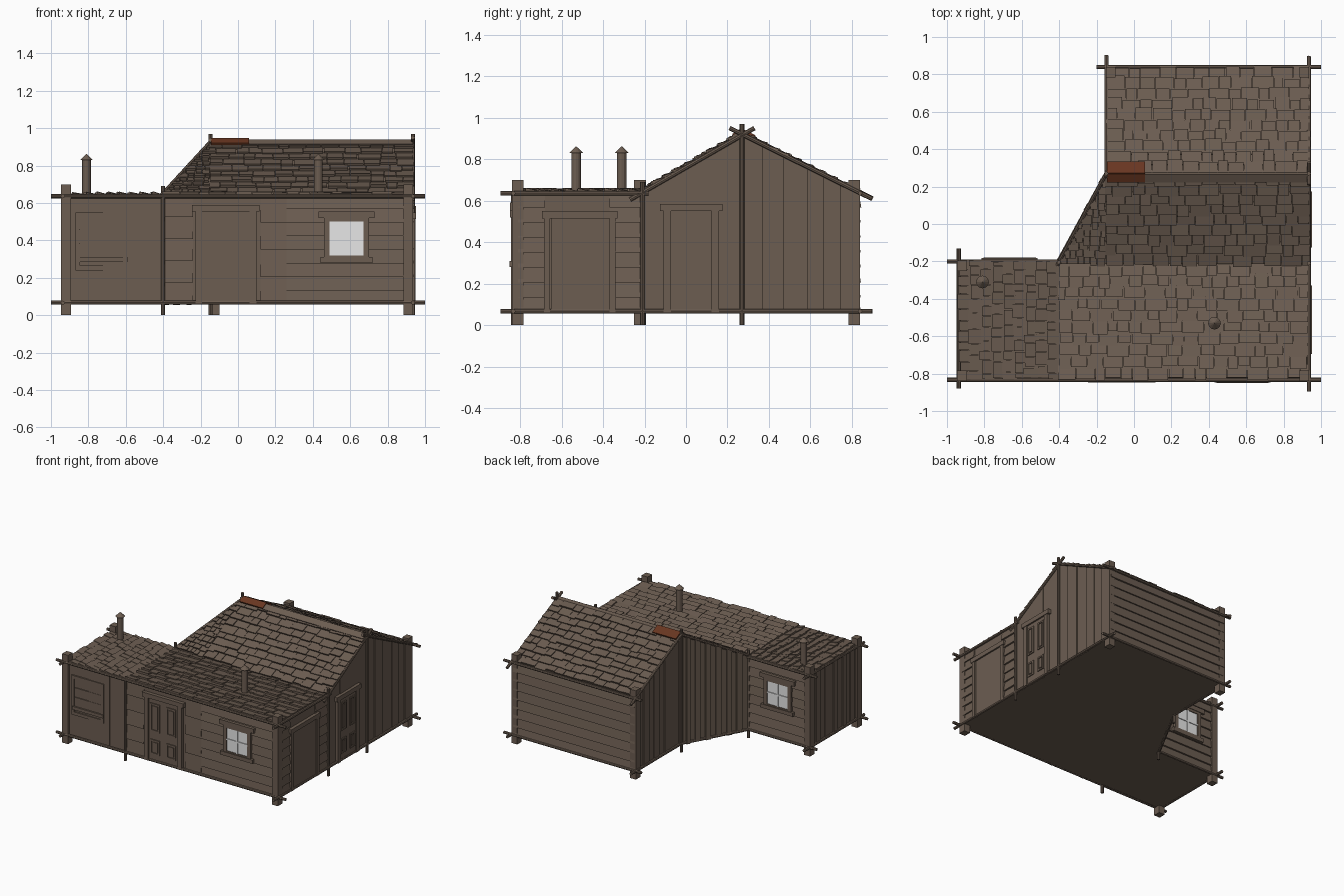
import bpy, bmesh, math, random
from mathutils import Vector, Matrix

if "Cube" in bpy.data.objects:
    bpy.data.objects.remove(bpy.data.objects["Cube"])
random.seed(4)
R = random.uniform

def material(name, c):
    m = bpy.data.materials.new(name)
    m.diffuse_color = (*c, 1)
    m.use_nodes = True
    m.node_tree.nodes["Principled BSDF"].inputs["Base Color"].default_value = m.diffuse_color
    return m
BROWN = material("weathered_brown", (.15, .11, .083))
RUST = material("rust", (.14, .037, .015))
GLASS = material("pale_glass", (.8, .8, .8))

def finish(bm, name, mat=BROWN):
    bmesh.ops.recalc_face_normals(bm, faces=bm.faces)
    me = bpy.data.meshes.new(name)
    bm.to_mesh(me)
    bm.free()
    me.materials.append(mat)
    ob = bpy.data.objects.new(name, me)
    bpy.context.collection.objects.link(ob)

def frame(o, u, v=(0, 0, 1)):
    u, v = Vector(u).normalized(), Vector(v).normalized()
    return Vector(o), u, v, u.cross(v)

def solid(bm, lower, upper):
    a = [bm.verts.new(p) for p in lower]
    b = [bm.verts.new(p) for p in upper]
    bm.faces.new(a)
    bm.faces.new(b)
    for i in range(len(a)):
        j = (i + 1) % len(a)
        bm.faces.new((a[i], a[j], b[j], b[i]))

def slab(bm, f, u0, u1, v0, v1, t0, t1=None, v2=None, base=-.004):
    """Board on a plane; t0/t1 = thickness at low/high edge, v1/v2 = top at each end."""
    o, u, v, n = f
    t1 = t0 if t1 is None else t1
    v2 = v1 if v2 is None else v2
    c = [(u0, v0, t0), (u1, v0, t0), (u1, v2, t1), (u0, v1, t1)]
    solid(bm, [o + u*a + v*b + n*base for a, b, _ in c], [o + u*a + v*b + n*t for a, b, t in c])

def rod(bm, p, q, r=.011, r2=None, seg=8):
    p, q = Vector(p), Vector(q)
    m = Matrix.Translation((p+q)/2) @ (q-p).to_track_quat('Z', 'Y').to_matrix().to_4x4()
    bmesh.ops.create_cone(bm, cap_ends=True, segments=seg, radius1=r, radius2=r if r2 is None else r2,
                          depth=(q-p).length, matrix=m)

def roof_z(y):
    return .645 + (y+.21)*.573 if y < .27 else .92 - (y-.27)*.5

# solid body: walls, floor and gable
Z0, ZT = .06, .64
bm = bmesh.new()
plan = [(-.93, -.82), (.925, -.82), (.925, .83), (-.14, .83), (-.14, .27), (-.4, -.21), (-.93, -.21)]
solid(bm, [(x, y, Z0) for x, y in plan], [(x, y, ZT) for x, y in plan])
finish(bm, "house_body")
bm = bmesh.new()
e = [bm.verts.new(p) for p in [(.925, -.21, .63), (.925, .83, .63), (-.14, .83, .63), (-.14, .27, .63), (-.4, -.21, .63)]]
s = [bm.verts.new(p) for p in [(.925, -.21, .645), (.925, .27, .92), (.925, .83, .64), (-.14, .83, .64),
                               (-.14, .27, .92), (-.4, -.21, .645)]]
for fc in [e, (e[0], e[1], s[2], s[1], s[0]), (e[1], e[2], s[3], s[2]), (e[2], e[3], s[4], s[3]),
           (e[3], e[4], s[5], s[4]), (e[4], e[0], s[0], s[5]), (s[0], s[1], s[4], s[5]), (s[1], s[2], s[3], s[4])]:
    bm.faces.new(fc)
finish(bm, "gable_body")

# wall planes
FRONT = frame((0, -.82, 0), (1, 0, 0))
RIGHT = frame((.925, 0, 0), (0, 1, 0))
BACK = frame((0, .83, 0), (-1, 0, 0))
GABLE_L = frame((-.14, 0, 0), (0, -1, 0))
DIAG = frame((-.14, .27, 0), (-.26, -.48, 0))
NOTCH = frame((0, -.21, 0), (-1, 0, 0))
LEFT = frame((-.93, 0, 0), (0, -1, 0))
DL = math.hypot(.26, .48)

def siding(name, f, u0, u1, rows=8):
    bm = bmesh.new()
    h = (ZT-Z0)/rows
    for i in range(rows):
        slab(bm, f, u0, u1, Z0+i*h, Z0+(i+1)*h, R(.011, .016), .002)
    finish(bm, name)

def planks(name, f, u0, u1, w, top, tmin=.003, tmax=.01):
    bm = bmesh.new()
    u, i = u0, 0
    while u < u1 - .002:
        q = min(u + w*R(.75, 1.3), u1)
        q = u1 if u1-q < w*.4 else q
        t = tmax if i % 2 else tmin
        slab(bm, f, u, q, Z0 + R(-.005, .005), top(u), t*R(.8, 1.2), v2=top(q))
        u, i = q, i+1
    finish(bm, name)

siding("front_siding", FRONT, .26, .92)
siding("back_siding", BACK, -.92, .14)
siding("notch_siding", NOTCH, .4, .92)
siding("right_siding_a", RIGHT, -.81, -.68)
siding("right_siding_b", RIGHT, -.37, -.22)
siding("front_boards", FRONT, .12, .26, 4)
siding("front_boards_left", FRONT, -.4, -.24, 5)
planks("front_left_planks", FRONT, -.92, -.4, .18, lambda u: ZT, .002, .006)
planks("right_planks", RIGHT, .27, .83, .09, roof_z)
planks("right_gable_planks", RIGHT, -.21, .27, .12, roof_z, .003, .006)
planks("left_planks", LEFT, .21, .82, .06, lambda u: ZT)
planks("left_gable_planks", GABLE_L, -.83, -.27, .07, lambda u: roof_z(-u))
planks("diagonal_planks", DIAG, 0, DL, .035, lambda u: .92 - .275*u/DL, .004, .018)

def surround(bm, f, u0, u1, z0, z1, w, t):
    slab(bm, f, u0, u0+w, z0, z1, t)
    slab(bm, f, u1-w, u1, z0, z1, t)
    slab(bm, f, u0+w, u1-w, z1-w, z1, t)
    slab(bm, f, u0+w, u1-w, z0, z0+w, t)

# panelled doors
def door(name, f, c, w, top):
    bm = bmesh.new()
    slab(bm, f, c-w, c+w, Z0, top-.03, .016)
    for sg in (-1, 1):
        slab(bm, f, c+sg*w-.018, c+sg*w+.018, Z0, top-.03, .024)
        a, b = sorted((c+sg*.2*w, c+sg*.77*w))
        for z0, z1 in ((.12, .235), (.3, .52)):
            surround(bm, f, a, b, z0, z1, .012, .023)
            slab(bm, f, a+.02, b-.02, z0+.02, z1-.02, .021)
    slab(bm, f, c-w-.035, c+w+.035, top-.035, top, .028)
    finish(bm, name)
door("front_door", FRONT, -.065, .145, .59)
door("right_door", RIGHT, .025, .115, .585)

# windows
def window(name, f, c):
    bm = bmesh.new()
    surround(bm, f, c-.12, c+.12, .29, .53, .03, .024)
    slab(bm, f, c-.15, c+.15, .52, .555, .028)
    slab(bm, f, c-.14, c+.14, .28, .31, .03)
    finish(bm, name + "_frame")
    bm = bmesh.new()
    slab(bm, f, c-.092, c+.092, .318, .502, .018, base=.01)
    slab(bm, f, c-.006, c+.006, .318, .502, .024, base=.016)
    slab(bm, f, c-.092, c+.092, .404, .416, .024, base=.016)
    finish(bm, name + "_glass", GLASS)
window("front_window", FRONT, .58)
window("back_window", NOTCH, .665)

# boarded openings
bm = bmesh.new()
surround(bm, FRONT, -.87, -.59, .24, .55, .025, .014)
for i in range(3):
    slab(bm, FRONT, -.85+R(-.01, .01), -.61, .31+i*.075, .38+i*.075, R(.007, .01))
slab(bm, FRONT, -.86, -.59, .285, .31, .022)
finish(bm, "front_boarded_window")
bm = bmesh.new()
slab(bm, RIGHT, -.65, -.37, Z0, .52, .014)
for y in (-.685, -.37):
    slab(bm, RIGHT, y, y+.03, Z0, .52, .022)
slab(bm, RIGHT, -.695, -.33, .515, .55, .026)
finish(bm, "right_boarded_door")

# shingled roofs
def shingles(name, f, lv, row, w, span):
    bm = bmesh.new()
    n = round(lv/row)
    row = lv/n
    for i in range(n):
        u0, u1 = span((i+.5)*row)
        u = u0 + R(-.008, .004)
        first = True
        while u < u1 - .01:
            q = u + w*R(.6, 1.4)*(.6 if first and i % 2 else 1)
            q = u1 + R(-.005, .005) if u1-q < w*.4 else q
            v = i*row + R(-.012, .008)
            slab(bm, f, u, q-.003, v, min((i+1)*row+.012, lv), R(.013, .022), .004)
            u, first = q, False
    finish(bm, name)
SL, NL = math.hypot(.48, .275), math.hypot(.56, .28)
SOUTH = frame((0, -.21, .645), (1, 0, 0), (0, .48, .275))
NORTH = frame((0, .83, .64), (-1, 0, 0), (0, -.56, .28))
shingles("flat_roof_shingles", frame((0, -.825, .64), (1, 0, 0), (0, 1, 0)), .615, .062, .085, lambda v: (-.4, .93))
shingles("flat_roof_shingles_left", frame((-.935, 0, .64), (0, -1, 0), (1, 0, 0)), .535, .06, .06, lambda v: (.2, .83))
shingles("south_roof_shingles", SOUTH, SL, .06, .09, lambda v: (-.15, .94))
shingles("hip_roof_shingles", SOUTH, SL, .042, .045, lambda v: (-.4+.26*v/SL, -.15))
shingles("north_roof_shingles", NORTH, NL, .065, .085, lambda v: (-.935, .145))

# ridge caps
bm = bmesh.new()
slab(bm, SOUTH, .06, .935, SL-.045, SL+.006, .02)
finish(bm, "ridge_cap")
bm = bmesh.new()
slab(bm, SOUTH, -.145, .06, SL-.04, SL+.01, .025, base=.012)
slab(bm, NORTH, -.06, .145, NL-.06, NL+.01, .025, base=.012)
finish(bm, "rusty_ridge_patch", RUST)

# corner posts
bm = bmesh.new()
for x, y in ((-.92, -.812), (.91, -.812), (.91, .812), (-.125, .812), (-.92, -.222)):
    m = Matrix.Translation((x, y, .35)) @ Matrix.Diagonal((.052, .056, .7, 1))
    bmesh.ops.create_cube(bm, size=1, matrix=m)
finish(bm, "corner_posts")

# thin poles, base rails and eave rails
bm = bmesh.new()
for x, y, z in ((-.4, -.832, .64), (-.402, -.205, .69), (-.148, .27, .97), (.935, .27, .97), (.935, -.21, .69)):
    rod(bm, (x, y, 0), (x, y, z))
finish(bm, "thin_poles")
bm = bmesh.new()
for z in (.067, .636):
    rod(bm, (-1, -.833, z), (1, -.833, z))
    rod(bm, (-.2, .84, z), (1, .84, z))
    rod(bm, (-1, -.2, z), (-.4, -.2, z))
    rod(bm, (-.937, -.88, z), (-.937, -.13, z))
    rod(bm, (.935, -.895, z), (.935, -.18 if z > .1 else .895, z))
rod(bm, (-.148, .27, .067), (-.148, .9, .067))
rod(bm, (-.148, .27, .067), (-.41, -.21, .067))
finish(bm, "horizontal_rails")
bm = bmesh.new()
rod(bm, (.935, -.27, .605), (.935, .33, .95))
rod(bm, (.935, .895, .61), (.935, .21, .95))
rod(bm, (-.148, .9, .61), (-.148, .25, .935))
rod(bm, (-.41, -.22, .64), (-.143, .28, .93))
finish(bm, "gable_rails")

# stove pipes with cone caps
bm = bmesh.new()
for x, y in ((-.81, -.31), (.43, -.53)):
    rod(bm, (x, y, .63), (x, y, .835), .023, seg=12)
    rod(bm, (x, y, .83), (x, y, .862), .034, .001, seg=12)
finish(bm, "stove_pipes")
